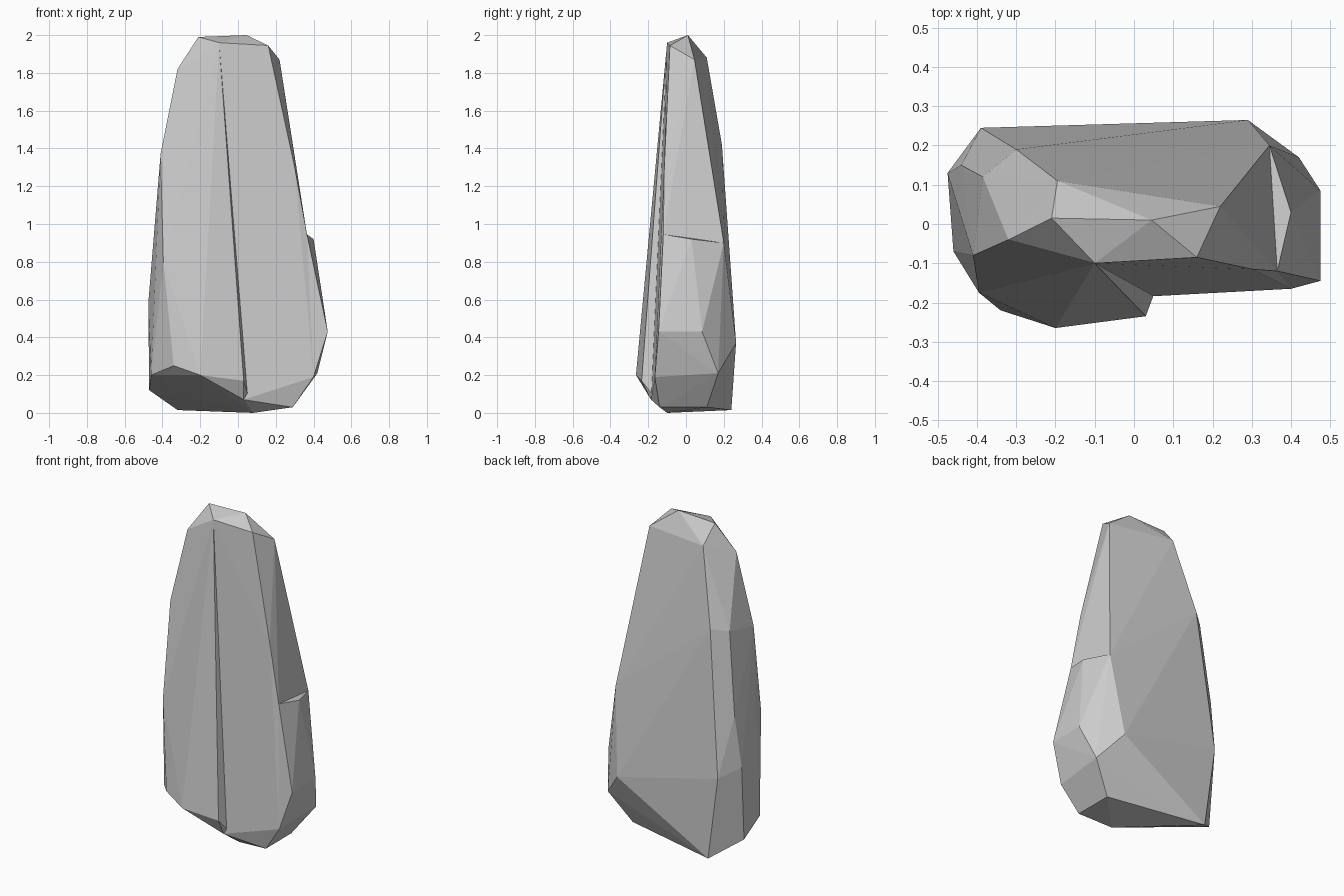
import bpy
import bmesh


def hull(name, points):
    """Faceted stone block: convex hull around a few corner points."""
    bm = bmesh.new()
    for p in points:
        bm.verts.new(p)
    res = bmesh.ops.convex_hull(bm, input=bm.verts[:])
    loose = {v for v in res["geom_interior"] + res["geom_unused"]
             if isinstance(v, bmesh.types.BMVert)}
    bmesh.ops.delete(bm, geom=list(loose), context='VERTS')
    bmesh.ops.recalc_face_normals(bm, faces=bm.faces[:])
    me = bpy.data.meshes.new(name)
    bm.to_mesh(me)
    bm.free()
    ob = bpy.data.objects.new(name, me)
    bpy.context.collection.objects.link(ob)
    return ob


# corners shared between blocks
peak_front = (-0.10, -0.10, 1.96)
shoulder = (-0.32, -0.04, 1.82)
left_edge = [(-0.41, -0.08, 1.37), (-0.46, -0.07, 0.20), (-0.47, 0.10, 0.12)]
foot = [(0.03, -0.185, 0.07), (0.08, -0.10, 0.0), (-0.32, 0.24, 0.015)]
ledge = [(0.365, -0.12, 0.945), (0.345, 0.20, 0.90)]
right_low = [(0.40, -0.165, 0.19), (0.42, 0.17, 0.21), (0.29, 0.265, 0.37)]

# main standing stone
hull("main_stone", [
    peak_front, shoulder, *left_edge, *foot, *ledge, *right_low,
    (-0.21, 0.015, 1.99), (0.045, 0.01, 2.0), (0.16, -0.085, 1.945),
    (0.22, 0.045, 1.87), (-0.195, 0.11, 1.88), (0.24, 0.09, 1.55),
    (0.30, -0.115, 1.30), (-0.385, 0.12, 1.40), (-0.30, 0.19, 1.42),
    (-0.44, 0.15, 0.90), (-0.475, 0.13, 0.58), (-0.39, 0.245, 0.53),
    (0.29, -0.14, 0.03), (0.29, 0.11, 0.03)])

# raised slab left of the front crack
hull("front_slab", [
    peak_front, shoulder, *left_edge, *foot,
    (0.03, -0.235, 0.17), (-0.20, -0.265, 0.20),
    (-0.34, -0.22, 0.25), (-0.395, -0.175, 0.80)])

# bulge under the small ledge on the right
hull("side_bulge", [
    *ledge, *right_low, (0.40, 0.03, 0.92),
    (0.475, 0.085, 0.43), (0.475, -0.145, 0.43)])
